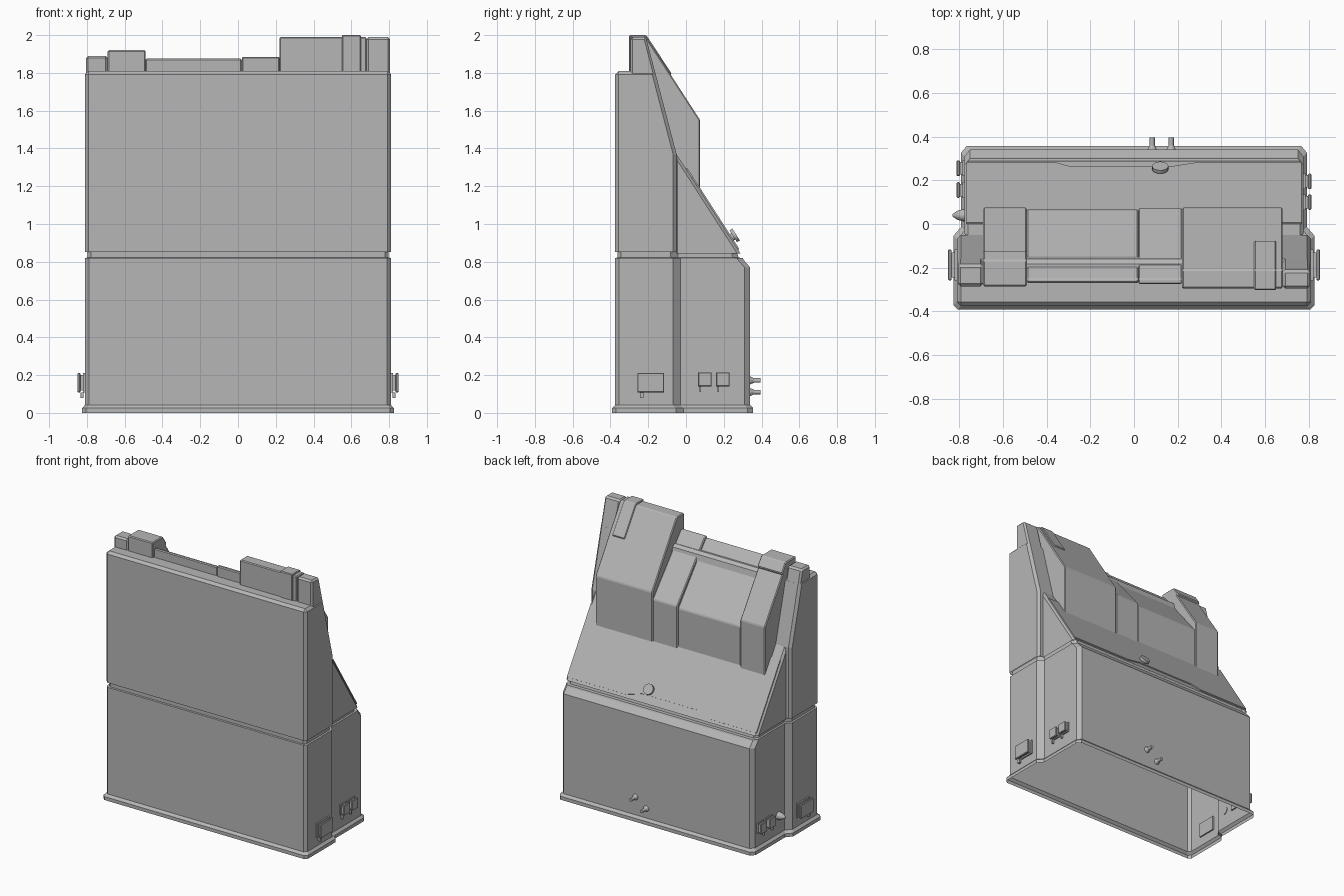
import bpy, bmesh
from mathutils import Vector

cube = bpy.data.objects.get("Cube")
if cube:
    bpy.data.objects.remove(cube)

grey = bpy.data.materials.new("plain grey")
grey.use_nodes = True
grey.diffuse_color = (0.47, 0.47, 0.47, 1)
grey.node_tree.nodes["Principled BSDF"].inputs["Base Color"].default_value = grey.diffuse_color


def finish(name, bm, bevel=0):
    me = bpy.data.meshes.new(name)
    bm.to_mesh(me)
    bm.free()
    me.materials.append(grey)
    ob = bpy.data.objects.new(name, me)
    bpy.context.collection.objects.link(ob)
    if bevel:
        mod = ob.modifiers.new("bevel", "BEVEL")
        mod.width, mod.segments = bevel, 1
        mod.limit_method = "ANGLE"
    return ob


def prism(name, pts, vec, bevel=0, open_last=False):
    """Extrude a flat polygon; optionally leave its closing side open."""
    bm = bmesh.new()
    vec = Vector(vec)
    a = [bm.verts.new(p) for p in pts]
    b = [bm.verts.new(Vector(p) + vec) for p in pts]
    bm.faces.new(a)
    bm.faces.new(b[::-1])
    n = len(a)
    for i in range(n):
        j = (i + 1) % n
        last = bm.faces.new((a[j], a[i], b[i], b[j]))
    bmesh.ops.recalc_face_normals(bm, faces=bm.faces[:])
    if open_last:
        bmesh.ops.delete(bm, geom=[last], context="FACES_ONLY")
    return finish(name, bm, bevel)


def across(name, x0, x1, profile, bevel=0, open_last=True):
    return prism(name, [(x0, y, z) for y, z in profile], (x1 - x0, 0, 0), bevel, open_last)


def box(name, lo, hi, bevel=0):
    pts = [(lo[0], lo[1], lo[2]), (hi[0], lo[1], lo[2]), (hi[0], hi[1], lo[2]), (lo[0], hi[1], lo[2])]
    return prism(name, pts, (0, 0, hi[2] - lo[2]), bevel)


def turned(name, origin, axis, rings, sides=16):
    """Round part from (distance, radius) pairs along an axis."""
    bm = bmesh.new()
    rot = Vector(axis).to_track_quat("Z", "Y")
    for (d0, r0), (d1, r1) in zip(rings, rings[1:]):
        res = bmesh.ops.create_cone(bm, cap_ends=True, segments=sides, radius1=r0, radius2=r1, depth=d1 - d0)
        for v in res["verts"]:
            v.co = Vector(origin) + rot @ (v.co + Vector((0, 0, (d0 + d1) / 2)))
    return finish(name, bm)


# Lower shell: stacked outlines with a base flange, a rear chamfer and a seam groove
def outline(off, back):
    half = [(0.79, -0.375 - off), (0.81, -0.355 - off), (0.81, -0.07 + off),
            (0.775, -0.03 + off), (0.775, back - 0.03 + off), (0.75, back + off)]
    right = [(x + off, y) for x, y in half]
    return right + [(-x, y) for x, y in reversed(right)]


bm = bmesh.new()
rings = []
for off, back, z in [(0.016, 0.34, 0), (0.016, 0.34, 0.025), (0, 0.34, 0.042), (0, 0.34, 0.77),
                     (0, 0.305, 0.81), (0, 0.30, 0.82), (-0.012, 0.29, 0.822), (-0.012, 0.28, 0.86)]:
    rings.append([bm.verts.new((x, y, z)) for x, y in outline(off, back)])
for a, b in zip(rings, rings[1:]):
    for i in range(len(a)):
        j = (i + 1) % len(a)
        bm.faces.new((a[i], a[j], b[j], b[i]))
bmesh.ops.recalc_face_normals(bm, faces=bm.faces[:])
finish("lower_shell", bm)

# Upper front slab and sloping rear shell
across("upper_front_slab", -0.81, 0.81,
       [(-0.375, 0.853), (-0.375, 1.81), (-0.165, 1.81), (-0.05, 1.37), (-0.05, 0.853)], 0.018)
across("rear_slope_shell", -0.775, 0.775, [(-0.06, 0.845), (-0.06, 1.385), (0.288, 0.845)], 0.015)

# Shoulders above the slab
across("right_shoulder", -0.805, -0.69, [(-0.285, 1.79), (-0.285, 1.89), (-0.186, 1.89), (-0.16, 1.79)], 0.012)
across("left_shoulder", 0.68, 0.805, [(-0.295, 1.79), (-0.295, 1.99), (-0.212, 1.99), (-0.16, 1.79)], 0.012)


# Hood sections along the top
def hood(name, x0, x1, front, top, crest, back, kink):
    across(name, x0, x1, [(front, 1.78), (front, top), (crest, top), (back, kink), (back, 1.15)], 0.006)


hood("tall_hood", 0.22, 0.68, -0.295, 1.99, -0.21, 0.075, 1.55)
hood("narrow_hood", 0.02, 0.22, -0.275, 1.885, -0.25, 0.072, 1.50)
hood("wide_hood", -0.49, 0.02, -0.27, 1.875, -0.25, 0.066, 1.485)
hood("end_hood", -0.69, -0.49, -0.28, 1.905, -0.17, 0.075, 1.54)
across("end_hood_cap", -0.69, -0.49,
       [(-0.285, 1.8), (-0.285, 1.92), (-0.165, 1.92), (-0.12, 1.855), (-0.16, 1.8)], 0.006)
across("hood_strap", 0.55, 0.65,
       [(-0.302, 1.81), (-0.302, 2.0), (-0.21, 2.0), (-0.075, 1.795), (-0.09, 1.78)], 0.005)

# Slope cover with a grip cut-out in its lower edge
normal = Vector((0, 0.842, 0.54))
edge = [(-0.765, 0.276), (-0.36, 0.276), (-0.29, 0.257), (0.17, 0.257), (0.29, 0.276), (0.765, 0.276)]
plate = [(0.765, 0.0), (-0.765, 0.0)] + edge
prism("slope_cover", [(x, y, 1.37 - (y + 0.05) * 1.555) for x, y in plate], normal * 0.008)

# Round latch on the slope
turned("slope_latch", (0.12, 0.235, 0.925), normal, [(-0.02, 0.02), (0.018, 0.02), (0.018001, 0.037), (0.036, 0.037)], 20)

# Pegs on the back and one on the right side
peg = [(-0.005, 0.024), (0.02, 0.012), (0.055, 0.012)]
for name, x, z in [("upper_back_peg", 0.17, 0.172), ("lower_back_peg", 0.083, 0.11)]:
    turned(name, (x, 0.34, z), (0, 1, 0), peg)
turned("right_side_peg", (-0.775, 0.04, 0.175), (-1, 0, 0), [(-0.005, 0.03), (0.03, 0.022), (0.055, 0.006)])


# Covered sockets: neck, lid and small release tab
def socket(name, side, wall, y, z, w, h, depth):
    def part(label, d0, d1, y0, y1, z0, z1, bevel=0):
        xs = sorted((side * (wall + d0), side * (wall + d1)))
        box(name + label, (xs[0], y0, z0), (xs[1], y1, z1), bevel)
    part("_base", -0.01, depth * 0.25, y - w, y + w, z - h, z + h)
    part("_neck", 0, depth * 0.7, y - w * 0.8, y + w * 0.8, z - h * 0.8, z + h * 0.8)
    part("_lid", depth * 0.6, depth, y - w, y + w, z - h, z + h, 0.004)
    part("_tab", depth * 0.2, depth * 0.6, y - w * 0.8, y - w * 0.55, z - h - 0.03, z - h)


for side, label, ys in [(1, "left", (0.1, 0.195)), (-1, "right", (0.155, 0.255))]:
    socket(label + "_large_socket", side, 0.81, -0.187, 0.16, 0.071, 0.052, 0.04)
    for i, y in enumerate(ys):
        socket(f"{label}_small_socket_{i + 1}", side, 0.775, y, 0.177, 0.036, 0.037, 0.036)
